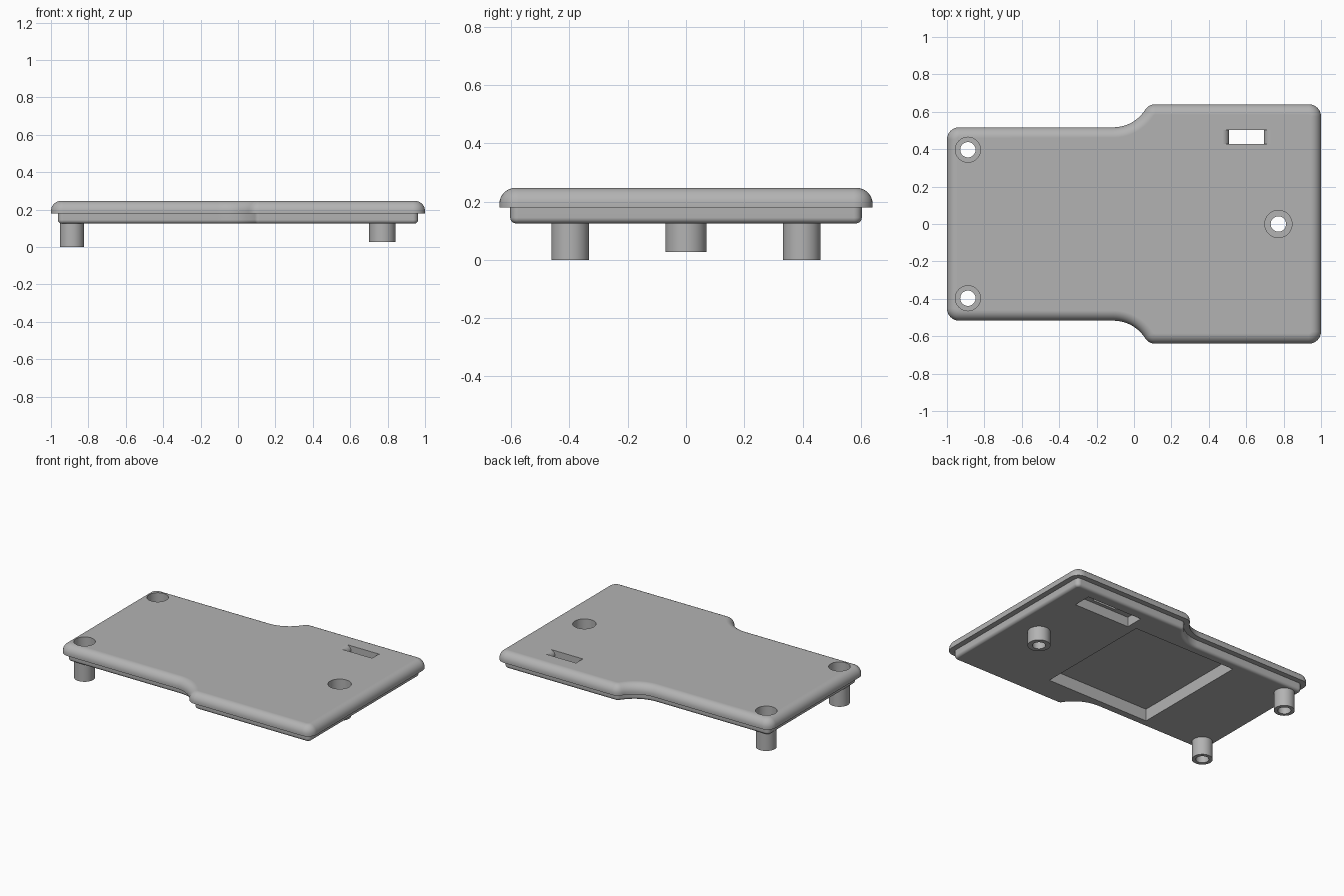
import bpy, bmesh
from math import sin, cos, pi, sqrt, atan2, radians

cube = bpy.data.objects.get("Cube")
if cube:
    bpy.data.objects.remove(cube, do_unlink=True)

grey = bpy.data.materials.new("plain_grey")
grey.use_nodes = True
grey.diffuse_color = (0.45, 0.45, 0.45, 1)
grey.node_tree.nodes["Principled BSDF"].inputs["Base Color"].default_value = (0.45, 0.45, 0.45, 1)

TOP, STEP, BASE = 0.247, 0.18, 0.125   # cover top, rim underside, lower face
NARROW, WIDE = 0.517, 0.64             # half depths of the two ends
CORNER, NECK = 0.065, 0.2              # corner and neck radii


def arc(cx, cy, r, a0, a1, n):
    return [(cx + r * cos(a0 + (a1 - a0) * i / n), cy + r * sin(a0 + (a1 - a0) * i / n))
            for i in range(n + 1)]


def outline(d):
    """Stepped outline moved inward by d, with matching point counts."""
    r = CORNER - d
    neck_x, neck_y = -0.11, NARROW + NECK
    tip_y = WIDE - CORNER
    tip_x = neck_x + sqrt((NECK + CORNER) ** 2 - (neck_y - tip_y) ** 2)
    a = atan2(tip_y - neck_y, tip_x - neck_x)
    half = arc(1 - CORNER, tip_y, r, 0, pi / 2, 8)
    half += arc(tip_x, tip_y, r, pi / 2, pi + a, 6)
    half += arc(neck_x, neck_y, NECK + d, a, -pi / 2, 14)
    half += arc(CORNER - 1, NARROW - CORNER, r, pi / 2, pi, 8)
    return half + [(x, -y) for x, y in reversed(half)]


def loft(name, rings):
    """Skin a stack of closed rings of 3D points and cap both ends."""
    bm = bmesh.new()
    rows = [[bm.verts.new(p) for p in ring] for ring in rings]
    n = len(rows[0])
    for lo, hi in zip(rows, rows[1:]):
        for i in range(n):
            j = (i + 1) % n
            bm.faces.new((lo[i], lo[j], hi[j], hi[i]))
    bm.faces.new(rows[0][::-1])
    bm.faces.new(rows[-1])
    bmesh.ops.recalc_face_normals(bm, faces=bm.faces)
    mesh = bpy.data.meshes.new(name)
    bm.to_mesh(mesh)
    bm.free()
    mesh.materials.append(grey)
    obj = bpy.data.objects.new(name, mesh)
    bpy.context.collection.objects.link(obj)
    return obj


def cylinder(name, x, y, r, z0, z1):
    circle = arc(x, y, r, 0, 2 * pi, 48)[:-1]
    return loft(name, [[(px, py, z) for px, py in circle] for z in (z0, z1)])


def box(name, x0, x1, y0, y1, z0, z1):
    base = [(x0, y0), (x1, y0), (x1, y1), (x0, y1)]
    return loft(name, [[(x, y, z) for x, y in base] for z in (z0, z1)])


def combine(target, tool, operation):
    bpy.context.view_layer.objects.active = target
    mod = target.modifiers.new(tool.name, 'BOOLEAN')
    mod.operation, mod.solver, mod.object = operation, 'EXACT', tool
    bpy.ops.object.modifier_apply(modifier=mod.name)
    bpy.data.objects.remove(tool, do_unlink=True)


# Cover: inset lower lip, overhanging rim and rounded top edge
lip, low_r, top_r = 0.037, 0.02, 0.055
profile = [(lip + low_r * (1 - sin(t)), BASE + low_r * (1 - cos(t)))
           for t in (pi / 2 * i / 5 for i in range(6))]
profile += [(lip, STEP), (0, STEP)]
profile += [(top_r * (1 - cos(t)), TOP - top_r + top_r * sin(t))
            for t in (pi / 2 * i / 8 for i in range(9))]
cover = loft("cover_plate", [[(x, y, z) for x, y in outline(d)] for d, z in profile])

# Screw posts with counterbored through holes
posts = [(-0.888, 0.397, 0.065, 0), (-0.888, -0.397, 0.065, 0), (0.772, 0, 0.071, 0.027)]
for x, y, r, foot in posts:
    combine(cover, cylinder("post", x, y, r, foot, 0.16), 'UNION')
for x, y, r, foot in posts:
    combine(cover, cylinder("counterbore", x, y, r + 0.002, 0.14, 0.4), 'DIFFERENCE')
    combine(cover, cylinder("screw_hole", x, y, 0.041, -0.1, 0.3), 'DIFFERENCE')

# Pockets in the underside
combine(cover, box("main_pocket", -0.45, 0.335, -0.42, 0.42, 0, 0.208), 'DIFFERENCE')
combine(cover, box("slot_pocket", 0.39, 0.815, 0.405, 0.53, 0, 0.192), 'DIFFERENCE')

# Slot through the top with rounded-over ends
x0, x1, fr = 0.508, 0.695, 0.036
left = arc(x0 - fr, TOP - fr, fr, 0, pi / 2, 8)
right = arc(x1 + fr, TOP - fr, fr, pi / 2, pi, 8)
section = [(x0, 0.1)] + left + [(x0 - fr, 0.3), (x1 + fr, 0.3)] + right + [(x1, 0.1)]
slot = loft("slot", [[(x, y, z) for x, z in section] for y in (0.428, 0.502)])
combine(cover, slot, 'DIFFERENCE')

# Smooth rounds with crisp edges
bpy.ops.object.select_all(action='DESELECT')
cover.select_set(True)
bpy.context.view_layer.objects.active = cover
bpy.ops.object.shade_smooth_by_angle(angle=radians(30))
normals = cover.modifiers.new("weighted_normals", 'WEIGHTED_NORMAL')
normals.keep_sharp = True
